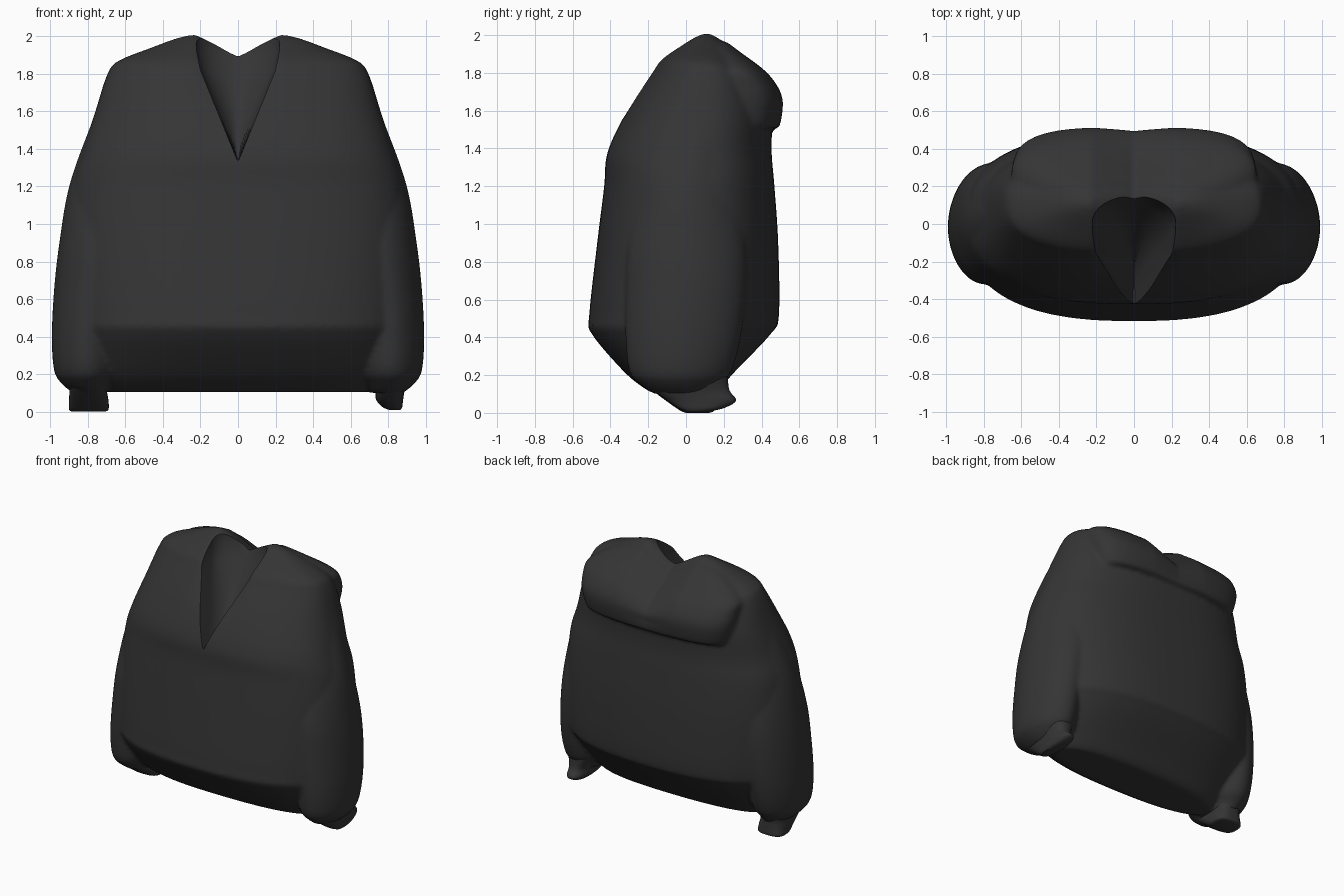
import bpy, bmesh, math

if "Cube" in bpy.data.objects:
    bpy.data.objects.remove(bpy.data.objects["Cube"])

cloth = bpy.data.materials.new("charcoal cloth")
cloth.diffuse_color = (0.035, 0.035, 0.035, 1)
cloth.use_nodes = True
cloth.node_tree.nodes["Principled BSDF"].inputs["Base Color"].default_value = cloth.diffuse_color


def spline(rows, steps=5):
    """Catmull-Rom interpolation of table rows."""
    out = []
    for i in range(len(rows) - 1):
        quad = [rows[max(i - 1, 0)], rows[i], rows[i + 1], rows[min(i + 2, len(rows) - 1)]]
        for s in range(steps):
            t = s / steps
            out.append([b + 0.5 * t * (c - a + t * (2*a - 5*b + 4*c - d + t * (3*(b - c) + d - a)))
                        for a, b, c, d in zip(*quad)])
    return out + [list(rows[-1])]


def outline(x0, x1, y0, y1, power, count):
    """Rounded rectangle filling the given bounds."""
    pts = []
    for k in range(count):
        c, s = math.cos(math.tau * k / count), math.sin(math.tau * k / count)
        r = (abs(c) ** power + abs(s) ** power) ** (-1 / power)
        pts.append(((x0 + x1) / 2 + (x1 - x0) / 2 * r * c, (y0 + y1) / 2 + (y1 - y0) / 2 * r * s))
    return pts


def skin(name, rings):
    """Closed skin over rings of 3D points."""
    bm = bmesh.new()
    vs = [[bm.verts.new(p) for p in ring] for ring in rings]
    n = len(vs[0])
    for a, b in zip(vs, vs[1:]):
        for k in range(n):
            bm.faces.new((a[k], a[(k + 1) % n], b[(k + 1) % n], b[k]))
    bm.faces.new(vs[0][::-1])
    bm.faces.new(vs[-1])
    bmesh.ops.recalc_face_normals(bm, faces=bm.faces)
    mesh = bpy.data.meshes.new(name)
    bm.to_mesh(mesh)
    bm.free()
    obj = bpy.data.objects.new(name, mesh)
    bpy.context.collection.objects.link(obj)
    mesh.materials.append(cloth)
    return obj


def loft(name, rows, power=4, count=96, mirror=1):
    """rows: z, x min, x max, y min, y max"""
    return skin(name, [[(mirror * x, y, r[0]) for x, y in outline(*r[1:], power, count)]
                       for r in spline(rows)])


def symmetric(rows):
    return [(z, -w, w, f, b) for z, w, f, b in rows]


def neck_dip(obj):
    """Saddle between the two shoulder humps, running down the hood."""
    for v in obj.data.vertices:
        x, y, z = v.co
        u = max(0, 1 - abs(x) / 0.23) ** 1.1
        v.co.z -= 0.115 * u * min(1, max(0, (z - 1.55) / 0.35))
        v.co.y -= 0.02 * u * min(1, max(0, (z - 1.5) / 0.1)) * min(1, max(0, (y - 0.25) / 0.2))


def use(obj, kind, **settings):
    bpy.ops.object.select_all(action='DESELECT')
    bpy.context.view_layer.objects.active = obj
    obj.select_set(True)
    mod = obj.modifiers.new(kind, kind)
    for key, value in settings.items():
        setattr(mod, key, value)
    bpy.ops.object.modifier_apply(modifier=mod.name)


# torso: z, half width, front, back
torso = loft("jacket_body", symmetric([
    (0.105, 0.68, -0.17, 0.14), (0.13, 0.72, -0.22, 0.18), (0.22, 0.8, -0.33, 0.26),
    (0.42, 0.88, -0.5, 0.45), (0.52, 0.9, -0.512, 0.492), (0.9, 0.91, -0.47, 0.488),
    (1.2, 0.885, -0.433, 0.468), (1.38, 0.83, -0.415, 0.453), (1.6, 0.76, -0.313, 0.45),
    (1.8, 0.695, -0.185, 0.38), (1.87, 0.635, -0.135, 0.3), (1.94, 0.46, -0.04, 0.24),
    (1.985, 0.34, 0.03, 0.18), (2.007, 0.26, 0.08, 0.14)]), 2.5)
# hood folded over the back
hood = loft("hood", symmetric([
    (1.505, 0.59, 0.0, 0.47), (1.525, 0.61, 0.0, 0.5), (1.65, 0.64, 0.0, 0.515),
    (1.74, 0.65, 0.0, 0.48), (1.82, 0.64, 0.02, 0.41), (1.91, 0.5, 0.05, 0.29),
    (1.965, 0.35, 0.08, 0.22)]), 3.4)

# sleeves and cuffs
sleeve_rows = [(0.1, 0.70, 0.88, -0.17, 0.14), (0.15, 0.67, 0.94, -0.24, 0.18),
               (0.22, 0.63, 0.98, -0.3, 0.24), (0.4, 0.61, 0.992, -0.32, 0.29),
               (0.65, 0.57, 0.98, -0.32, 0.32), (0.9, 0.53, 0.952, -0.31, 0.32),
               (1.2, 0.45, 0.9, -0.25, 0.28), (1.5, 0.35, 0.795, -0.18, 0.28),
               (1.75, 0.3, 0.69, -0.1, 0.26)]
sleeves = [loft("sleeve", sleeve_rows, 1.9, 64, m) for m in (-1, 1)]
left_cuff = loft("left_cuff", [
    (0.0, 0.71, 0.885, 0.0, 0.12), (0.012, 0.69, 0.9, -0.03, 0.15), (0.06, 0.69, 0.9, -0.1, 0.15),
    (0.13, 0.7, 0.9, -0.19, 0.15), (0.2, 0.68, 0.92, -0.25, 0.18)], 3, 48, -1)
right_cuff = loft("right_cuff", [
    (0.008, 0.81, 0.865, 0.0, 0.12), (0.025, 0.77, 0.875, -0.04, 0.2),
    (0.065, 0.735, 0.88, -0.1, 0.265), (0.12, 0.73, 0.89, -0.17, 0.23),
    (0.2, 0.68, 0.92, -0.24, 0.22)], 2.5, 48)

# merge torso, hood and sleeves into one soft garment
bpy.ops.object.select_all(action='DESELECT')
for o in [torso, hood] + sleeves:
    o.select_set(True)
bpy.context.view_layer.objects.active = torso
bpy.ops.object.join()
use(torso, 'REMESH', mode='VOXEL', voxel_size=0.016)
use(torso, 'SMOOTH', factor=0.5, iterations=4)
neck_dip(torso)

# V neck opening: widening upward, arched at the back
rings = []
for z, w, back in [(1.34, 0.004, -0.2), (1.6, 0.11, -0.03), (1.82, 0.2, 0.1),
                   (1.92, 0.22, 0.15), (2.2, 0.24, 0.16)]:
    arc = [(w * math.cos(a), back - 0.15 + 0.15 * math.sin(a))
           for a in (math.pi * k / 16 for k in range(17))]
    rings.append([(x, y, z) for x, y in arc + [(-w, -0.8), (w, -0.8)]])
cutter = skin("neck_cutter", rings)
cutter.hide_render = True
use(torso, 'BOOLEAN', operation='DIFFERENCE', object=cutter, solver='EXACT')
bpy.data.objects.remove(cutter)

for o in (torso, left_cuff, right_cuff):
    bpy.ops.object.select_all(action='DESELECT')
    o.select_set(True)
    bpy.context.view_layer.objects.active = o
    bpy.ops.object.shade_smooth_by_angle(angle=math.radians(40))
